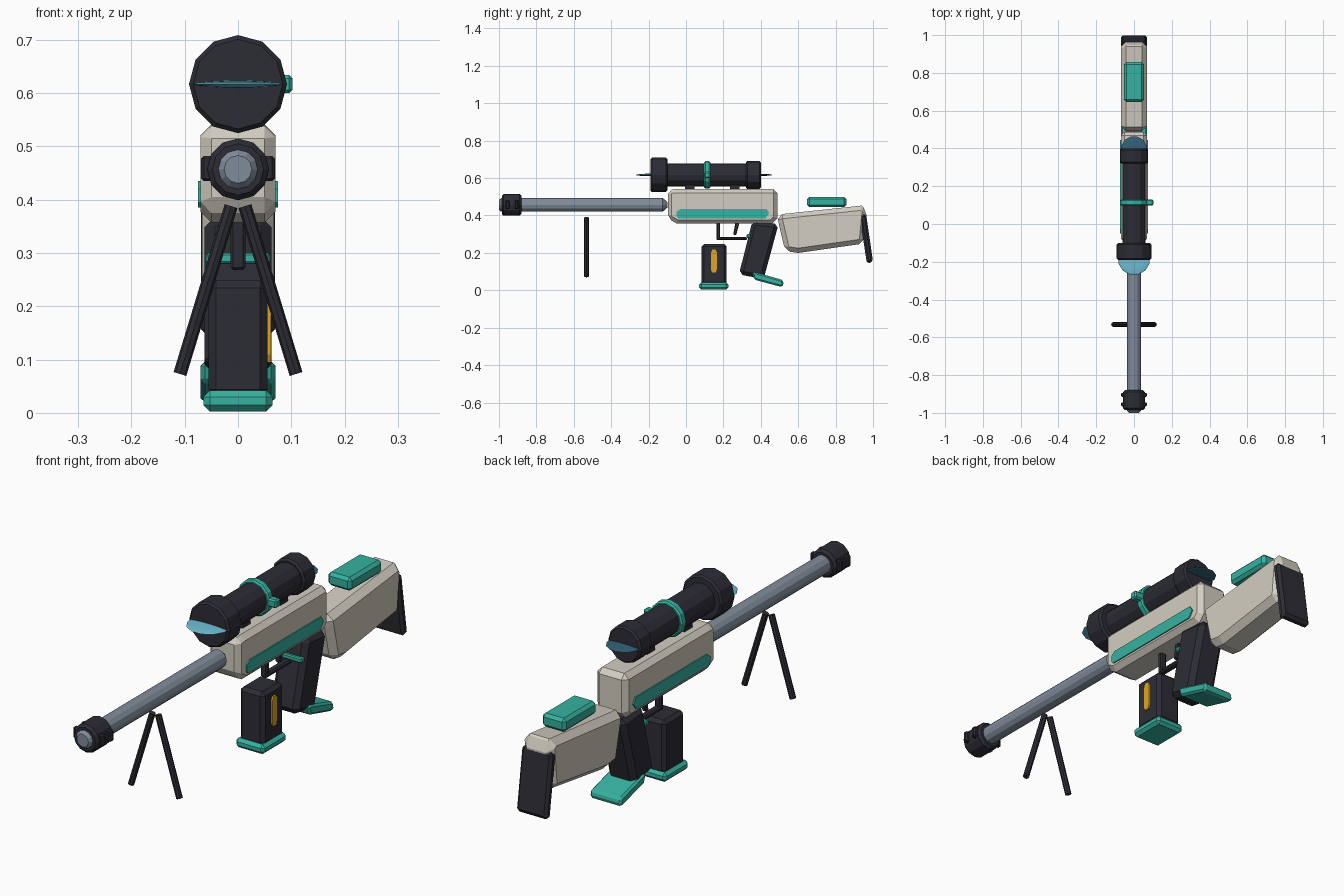
import bpy, bmesh, math
from mathutils import Vector, Matrix

if "Cube" in bpy.data.objects:
    bpy.data.objects.remove(bpy.data.objects["Cube"])


def material(name, r, g, b):
    lin = [(c / 255 / 12.92) if c < 11 else ((c / 255 + 0.055) / 1.055) ** 2.4 for c in (r, g, b)]
    m = bpy.data.materials.new(name)
    m.diffuse_color = (*lin, 1)
    m.use_nodes = True
    m.node_tree.nodes["Principled BSDF"].inputs["Base Color"].default_value = m.diffuse_color
    return m


CREAM = material("cream", 212, 206, 194)
DARK = material("charcoal", 44, 44, 53)
TEAL = material("teal", 54, 178, 160)
STEEL = material("steel", 128, 140, 154)
AMBER = material("amber", 222, 165, 35)
GLASS = material("light glass", 110, 190, 212)
GLASS2 = material("dark glass", 50, 98, 120)


def finish(name, bm, mat):
    bmesh.ops.recalc_face_normals(bm, faces=bm.faces[:])
    me = bpy.data.meshes.new(name)
    bm.to_mesh(me)
    bm.free()
    me.materials.append(mat)
    ob = bpy.data.objects.new(name, me)
    bpy.context.collection.objects.link(ob)
    return ob


def slab(name, mat, pts, x0, x1, bevel=0.0, segs=1):
    """Extrude a (y, z) side profile across x and chamfer its edges."""
    bm = bmesh.new()
    f = bm.faces.new([bm.verts.new((x0, y, z)) for y, z in pts])
    ext = bmesh.ops.extrude_face_region(bm, geom=[f])
    for v in ext["geom"]:
        if isinstance(v, bmesh.types.BMVert):
            v.co.x = x1
    ob = finish(name, bm, mat)
    if bevel:
        mod = ob.modifiers.new("chamfer", 'BEVEL')
        mod.width, mod.segments = bevel, segs
        mod.limit_method, mod.angle_limit = 'ANGLE', math.radians(50)
    return ob


def box(name, mat, x0, x1, y0, y1, z0, z1, bevel=0.0, segs=1):
    return slab(name, mat, [(y0, z0), (y1, z0), (y1, z1), (y0, z1)], x0, x1, bevel, segs)


def lathe(name, mat, zc, rings, n=12):
    """Stack (y, radius) rings along the y axis."""
    bm = bmesh.new()
    loops = [[bm.verts.new((r * math.cos(math.tau * i / n), y, zc + r * math.sin(math.tau * i / n)))
              for i in range(n)] for y, r in rings]
    for a, b in zip(loops, loops[1:]):
        for i in range(n):
            j = (i + 1) % n
            bm.faces.new((a[i], a[j], b[j], b[i]))
    bm.faces.new(loops[0])
    bm.faces.new(loops[-1])
    return finish(name, bm, mat)


def drum(name, mat, zc, y0, y1, r, c=0.008, n=12):
    return lathe(name, mat, zc, [(y0, r - c), (y0 + c, r), (y1 - c, r), (y1, r - c)], n)


def rod(name, mat, a, b, r, n=8):
    a, b = Vector(a), Vector(b)
    bm = bmesh.new()
    bmesh.ops.create_cone(bm, cap_ends=True, segments=n, radius1=r, radius2=r, depth=(b - a).length)
    rot = (b - a).to_track_quat('Z', 'Y').to_matrix().to_4x4()
    bmesh.ops.transform(bm, matrix=Matrix.Translation((a + b) / 2) @ rot, verts=bm.verts[:])
    return finish(name, bm, mat)


def lens(name, mat, y, z, r):
    """Thin horizontal lens."""
    bm = bmesh.new()
    bmesh.ops.create_uvsphere(bm, u_segments=12, v_segments=8, radius=r)
    m = Matrix.Translation((0, y, z)) @ Matrix.Diagonal((1, 1, 0.08, 1)) @ Matrix.Rotation(math.radians(15), 4, 'Z')
    bmesh.ops.transform(bm, matrix=m, verts=bm.verts[:])
    return finish(name, bm, mat)


# Barrel and muzzle brake
BZ = 0.457
lathe("barrel", STEEL, BZ, [(-1.0, 0.026), (-0.988, 0.037), (-0.125, 0.037), (-0.098, 0.014)])
drum("muzzle_brake", DARK, BZ, -0.985, -0.88, 0.058, 0.01)
for s in (-1, 1):
    for y in (-0.955, -0.905):
        box("muzzle_vent", DARK, s * 0.045, s * 0.069, y - 0.01, y + 0.01, 0.435, 0.482, 0.005)
    # Bipod leg
    rod("bipod_leg", DARK, (s * 0.013, -0.532, 0.388), (s * 0.109, -0.532, 0.073), 0.0125)

# Receiver with side stripes
slab("receiver", CREAM, [(-0.097, 0.385), (-0.097, 0.535), (-0.06, 0.541), (0.488, 0.541), (0.488, 0.385),
                         (0.46, 0.357), (-0.05, 0.357)], -0.07, 0.07, 0.02)
for s in (-1, 1):
    slab("receiver_stripe", TEAL, [(-0.05, 0.395), (-0.04, 0.385), (0.425, 0.385), (0.445, 0.412),
                                   (0.43, 0.435), (-0.03, 0.435), (-0.05, 0.42)], s * 0.067, s * 0.075)

# Scope
SZ = 0.617
drum("scope_tube", DARK, SZ, -0.12, 0.34, 0.062)
drum("scope_front_bell", DARK, SZ, -0.19, -0.10, 0.092)
drum("scope_rear_bell", DARK, SZ, 0.32, 0.40, 0.075)
drum("scope_ring", TEAL, SZ, 0.097, 0.13, 0.073, 0.006)
box("scope_knob", TEAL, 0.06, 0.102, 0.098, 0.13, 0.6, 0.634, 0.006)
lens("front_lens", GLASS, -0.185, SZ, 0.086)
lens("rear_lens", GLASS2, 0.395, SZ, 0.07)
for y in (0.02, 0.26):
    box("scope_mount", DARK, -0.025, 0.025, y - 0.025, y + 0.025, 0.53, 0.575)

# Magazine
box("magazine", DARK, -0.055, 0.055, 0.083, 0.217, 0.03, 0.248, 0.014)
box("magazine_base", TEAL, -0.065, 0.065, 0.07, 0.226, 0.003, 0.042, 0.012)
slab("magazine_gauge", AMBER, [(0.133, 0.11), (0.14, 0.095), (0.16, 0.095), (0.167, 0.12), (0.167, 0.2),
                               (0.158, 0.217), (0.14, 0.217), (0.133, 0.2)], 0.055, 0.062)

# Trigger group
box("guard_front", DARK, -0.014, 0.014, 0.163, 0.183, 0.27, 0.365, 0.005)
box("guard_bottom", DARK, -0.014, 0.014, 0.163, 0.325, 0.268, 0.285, 0.005)
slab("trigger", DARK, [(0.265, 0.365), (0.287, 0.365), (0.268, 0.295), (0.252, 0.298)], -0.01, 0.01, 0.003)

# Grip
slab("grip", DARK, [(0.355, 0.37), (0.495, 0.355), (0.415, 0.06), (0.283, 0.085)], -0.063, 0.063, 0.02)
box("grip_band", TEAL, -0.06, 0.06, 0.324, 0.345, 0.28, 0.3, 0.004)
slab("grip_base", TEAL, [(0.352, 0.095), (0.365, 0.057), (0.51, 0.018), (0.523, 0.028), (0.517, 0.055),
                         (0.37, 0.097)], -0.07, 0.07, 0.012)

# Stock, cheek rest and butt pad
slab("stock", CREAM, [(0.488, 0.405), (0.94, 0.453), (0.967, 0.43), (0.95, 0.25), (0.60, 0.2),
                      (0.53, 0.21), (0.495, 0.36)], -0.068, 0.068, 0.025)
box("cheek_rest", TEAL, -0.053, 0.053, 0.647, 0.857, 0.445, 0.5, 0.012)
slab("butt_pad", DARK, [(0.928, 0.402), (0.963, 0.407), (1.0, 0.152), (0.967, 0.143)], -0.069, 0.069, 0.011)
